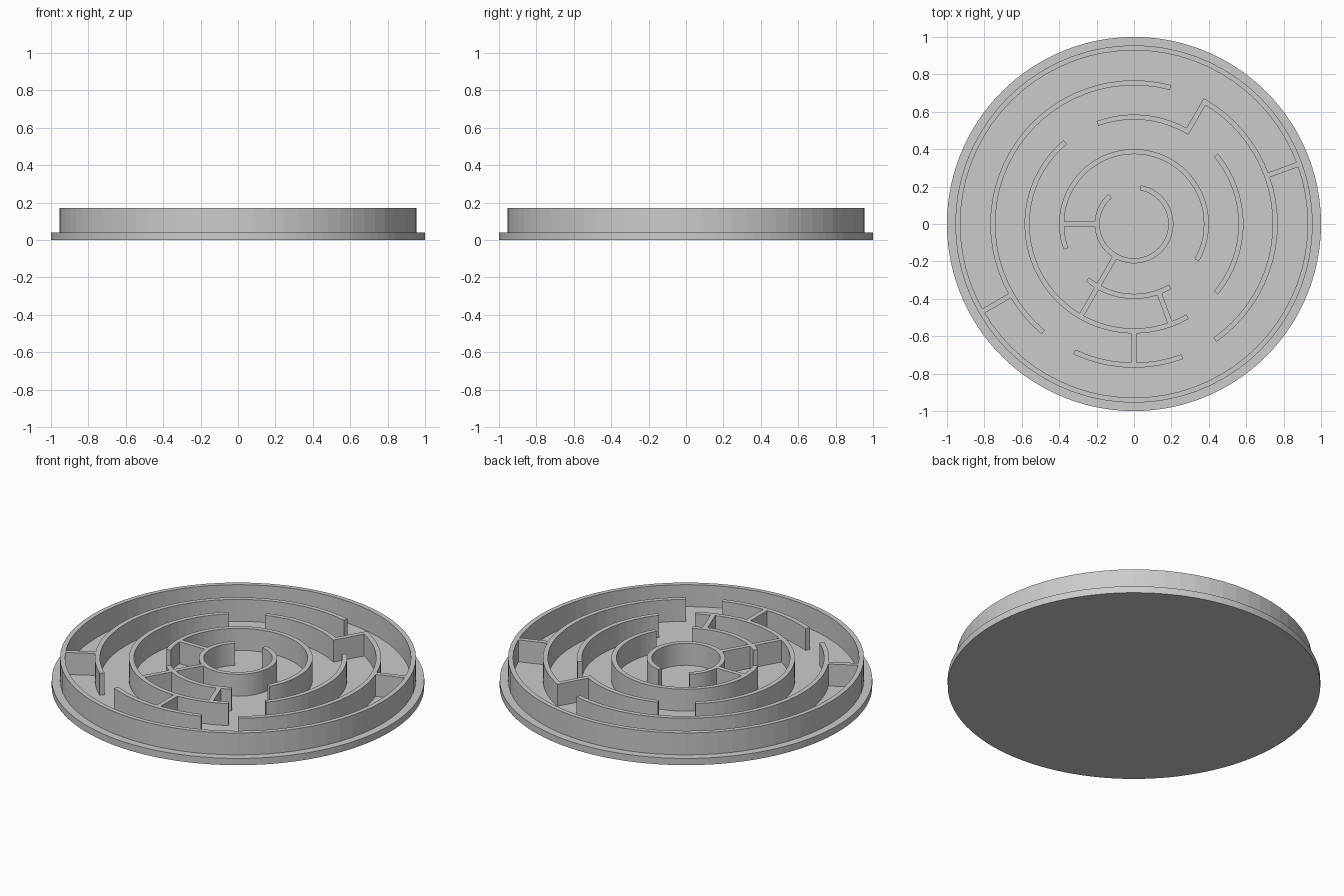
import bpy, bmesh, math

cube = bpy.data.objects.get("Cube")
if cube:
    bpy.data.objects.remove(cube, do_unlink=True)

FLOOR, TOP = 0.04, 0.17
THICK = 0.027
STEP = 5                              # degrees per facet
RINGS = [0.197, 0.387, 0.572, 0.755, 0.942]   # wall centre radii

grey = bpy.data.materials.new("light grey")
grey.use_nodes = True
grey.diffuse_color = (0.6, 0.6, 0.6, 1)
grey.node_tree.nodes["Principled BSDF"].inputs["Base Color"].default_value = (0.6, 0.6, 0.6, 1)


def polar(r, deg, z):
    a = math.radians(deg)
    return (r * math.cos(a), r * math.sin(a), z)


def finish(name, bm):
    bmesh.ops.recalc_face_normals(bm, faces=bm.faces)
    mesh = bpy.data.meshes.new(name)
    bm.to_mesh(mesh)
    bm.free()
    mesh.materials.append(grey)
    obj = bpy.data.objects.new(name, mesh)
    bpy.context.collection.objects.link(obj)
    return obj


def arc_wall(name, radius, start, end):
    """Curved wall swept counter-clockwise; a full turn closes on itself."""
    bm = bmesh.new()
    closed = end - start == 360
    count = round((end - start) / STEP)
    inner, outer = radius - THICK / 2, radius + THICK / 2
    section = [(inner, FLOOR), (outer, FLOOR), (outer, TOP), (inner, TOP)]
    loops = [[bm.verts.new(polar(r, start + i * STEP, z)) for r, z in section]
             for i in range(count if closed else count + 1)]
    for i in range(count):
        a, b = loops[i], loops[(i + 1) % len(loops)]
        for k in range(4):
            n = (k + 1) % 4
            bm.faces.new((a[k], a[n], b[n], b[k]))
    if not closed:
        bm.faces.new(loops[0])
        bm.faces.new(loops[-1])
    return finish(name, bm)


def spoke_wall(name, r0, r1, deg):
    """Straight radial wall."""
    bm = bmesh.new()
    bmesh.ops.create_cube(bm, size=1)
    bmesh.ops.scale(bm, verts=bm.verts, vec=(r1 - r0, THICK, TOP - FLOOR))
    bmesh.ops.translate(bm, verts=bm.verts, vec=((r0 + r1) / 2, 0, (TOP + FLOOR) / 2))
    obj = finish(name, bm)
    obj.rotation_euler.z = math.radians(deg)
    return obj


# Base plate
bm = bmesh.new()
bmesh.ops.create_cone(bm, cap_ends=True, segments=120, radius1=1, radius2=1, depth=FLOOR)
bmesh.ops.translate(bm, verts=bm.verts, vec=(0, 0, FLOOR / 2))
finish("base_plate", bm)

# Outer rim
arc_wall("outer_rim", RINGS[4], 0, 360)

# Curved maze walls: ring index, start and end angle
ARCS = [(0, 130, 440),
        (1, -30, 200), (1, 230, 300),
        (2, 60, 110), (2, -40, 40), (2, 130, 300),
        (3, 75, 230), (3, -55, 60), (3, 245, 290)]
for i, (ring, start, end) in enumerate(ARCS):
    arc_wall(f"curved_wall_{i + 1}", RINGS[ring], start, end)

# Radial maze walls: inner ring index, angle
SPOKES = [(0, 180), (0, 240), (1, 240), (1, 290), (2, 270), (3, 20), (3, 210)]
for i, (ring, deg) in enumerate(SPOKES):
    spoke_wall(f"radial_wall_{i + 1}", RINGS[ring] + 0.008, RINGS[ring + 1] - 0.008, deg)

# Radial wall that joins two open arc ends, so it spans both thicknesses
spoke_wall("corner_wall", RINGS[2] - THICK / 2, RINGS[3] + THICK / 2, 60)
